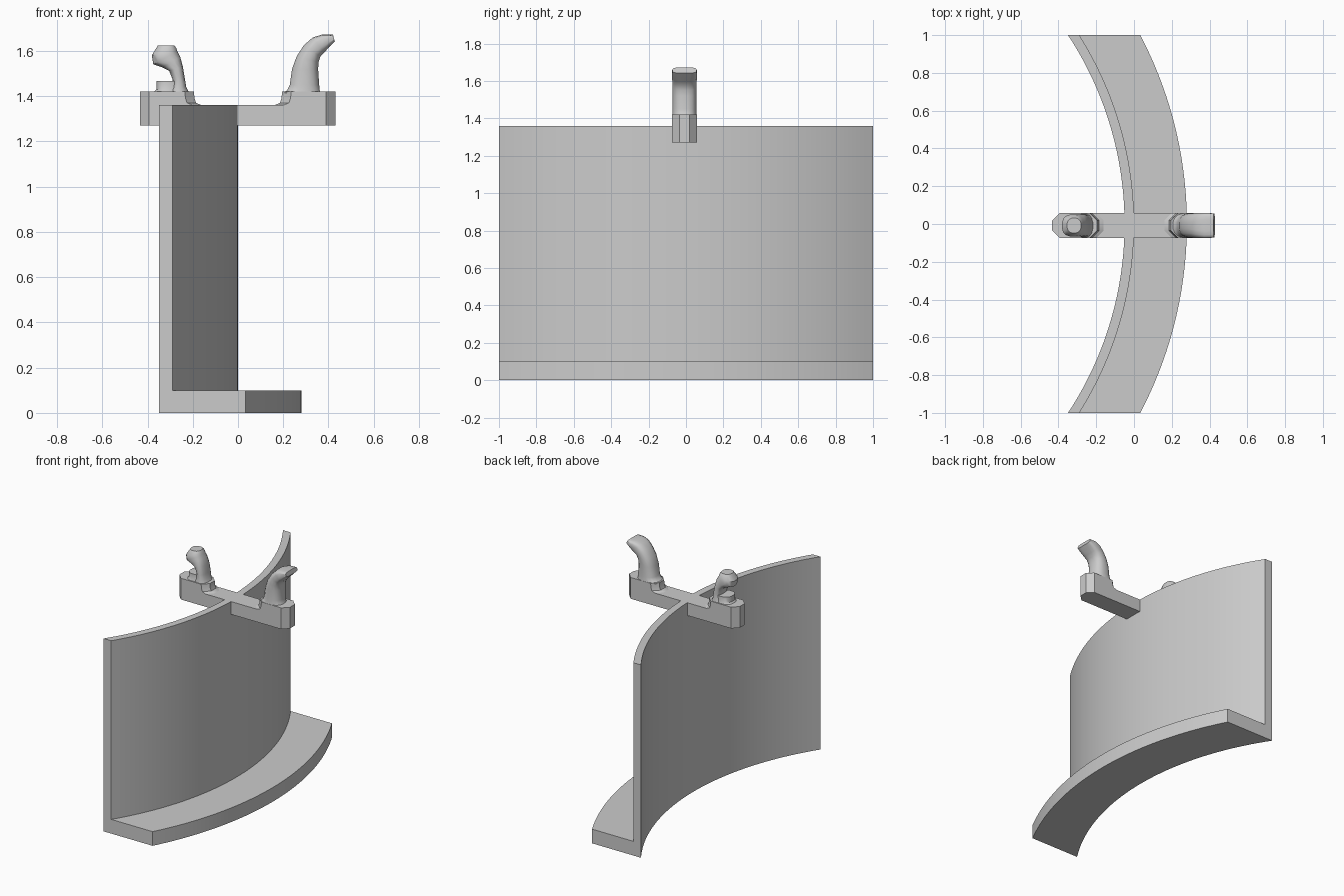
import bpy, bmesh, math

if "Cube" in bpy.data.objects:
    bpy.data.objects.remove(bpy.data.objects["Cube"], do_unlink=True)

gray = bpy.data.materials.new("light_gray")
gray.use_nodes = True
color = (0.6, 0.6, 0.6, 1)
gray.diffuse_color = color
gray.node_tree.nodes["Principled BSDF"].inputs["Base Color"].default_value = color

BAR_Y, BAR_HALF = -0.008, 0.067


def loft(name, rings, angle=35):
    """Skin a list of equal-length closed rings and cap both ends."""
    bm = bmesh.new()
    loops = [[bm.verts.new(p) for p in ring] for ring in rings]
    n = len(loops[0])
    for a, b in zip(loops, loops[1:]):
        for i in range(n):
            j = (i + 1) % n
            bm.faces.new((a[i], a[j], b[j], b[i]))
    bm.faces.new(loops[0][::-1])
    bm.faces.new(loops[-1])
    bmesh.ops.recalc_face_normals(bm, faces=bm.faces)
    mesh = bpy.data.meshes.new(name)
    bm.to_mesh(mesh)
    bm.free()
    mesh.materials.append(gray)
    ob = bpy.data.objects.new(name, mesh)
    bpy.context.collection.objects.link(ob)
    bpy.ops.object.select_all(action='DESELECT')
    ob.select_set(True)
    bpy.context.view_layer.objects.active = ob
    bpy.ops.object.shade_smooth_by_angle(angle=math.radians(angle))
    return ob


def octagon(x0, x1, z, half=BAR_HALF, cut=0.04):
    """Rectangle in plan with clipped corners."""
    xc, hx = (x0 + x1) / 2, (x1 - x0) / 2
    pts = [(hx, half - cut), (hx - cut, half), (cut - hx, half), (-hx, half - cut),
           (-hx, cut - half), (cut - hx, -half), (hx - cut, -half), (hx, cut - half)]
    return [(xc + x, BAR_Y + y, z) for x, y in pts]


def oval(p, q, half, power=0.8, sides=16):
    """Rounded section spanning p to q in the xz plane, with a half width in y."""
    ring = []
    for i in range(sides):
        a = 2 * math.pi * (i + 0.5) / sides
        c, s = (math.copysign(abs(f) ** power, f) for f in (math.cos(a), math.sin(a)))
        t = (1 - c) / 2
        ring.append((p[0] + (q[0] - p[0]) * t, BAR_Y + half * s,
                     p[1] + (q[1] - p[1]) * t))
    return ring


# Curved wall with a ledge: an L profile swept along an arc, ends cut square
CENTER_X, STEPS = -1.87, 48
profile = [(1.82, 0), (2.15, 0), (2.15, 0.1), (1.87, 0.1), (1.87, 1.36), (1.82, 1.36)]
sweep = []
for k in range(STEPS + 1):
    y = -1 + 2 * k / STEPS
    sweep.append([(CENTER_X + math.sqrt(r * r - y * y), y, z) for r, z in profile])
loft("curved_wall_and_ledge", sweep)

# Cross bar over the wall, with a raised pad at each end
loft("cross_bar", [octagon(-0.433, 0.43, z) for z in (1.27, 1.36)], 20)
steps = [(0.15, 1.355), (0.165, 1.362), (0.185, 1.37), (0.192, 1.39), (0.195, 1.42)]
loft("left_pad", [octagon(x, 0.43, z) for x, z in steps], 25)
loft("right_pad", [octagon(-0.433, -x, z) for x, z in steps], 25)

# Tall hook bending outward
loft("left_hook", [oval(*s) for s in (
    ((0.195, 1.415), (0.37, 1.415), 0.067),
    ((0.215, 1.425), (0.362, 1.425), 0.066),
    ((0.228, 1.45), (0.36, 1.45), 0.064),
    ((0.238, 1.52), (0.355, 1.52), 0.064),
    ((0.258, 1.575), (0.357, 1.55), 0.065),
    ((0.29, 1.625), (0.365, 1.575), 0.066),
    ((0.33, 1.66), (0.383, 1.595), 0.067, 0.6),
    ((0.37, 1.672), (0.405, 1.618), 0.067, 0.5),
    ((0.42, 1.672), (0.428, 1.642), 0.064, 0.5))])

# Short hook on its collar
loft("right_hook_collar", [oval((x, z), (-0.25, z), h) for x, z, h in (
    (-0.375, 1.415, 0.062), (-0.362, 1.43, 0.055), (-0.36, 1.468, 0.055))])
loft("right_hook", [oval(*s) for s in (
    ((-0.31, 1.415), (-0.215, 1.415), 0.064),
    ((-0.295, 1.44), (-0.228, 1.44), 0.06),
    ((-0.29, 1.475), (-0.234, 1.475), 0.06),
    ((-0.305, 1.512), (-0.243, 1.53), 0.06),
    ((-0.335, 1.527), (-0.255, 1.575), 0.06),
    ((-0.375, 1.54), (-0.268, 1.6), 0.06),
    ((-0.382, 1.58), (-0.272, 1.612), 0.058),
    ((-0.355, 1.624), (-0.28, 1.624), 0.04))])
